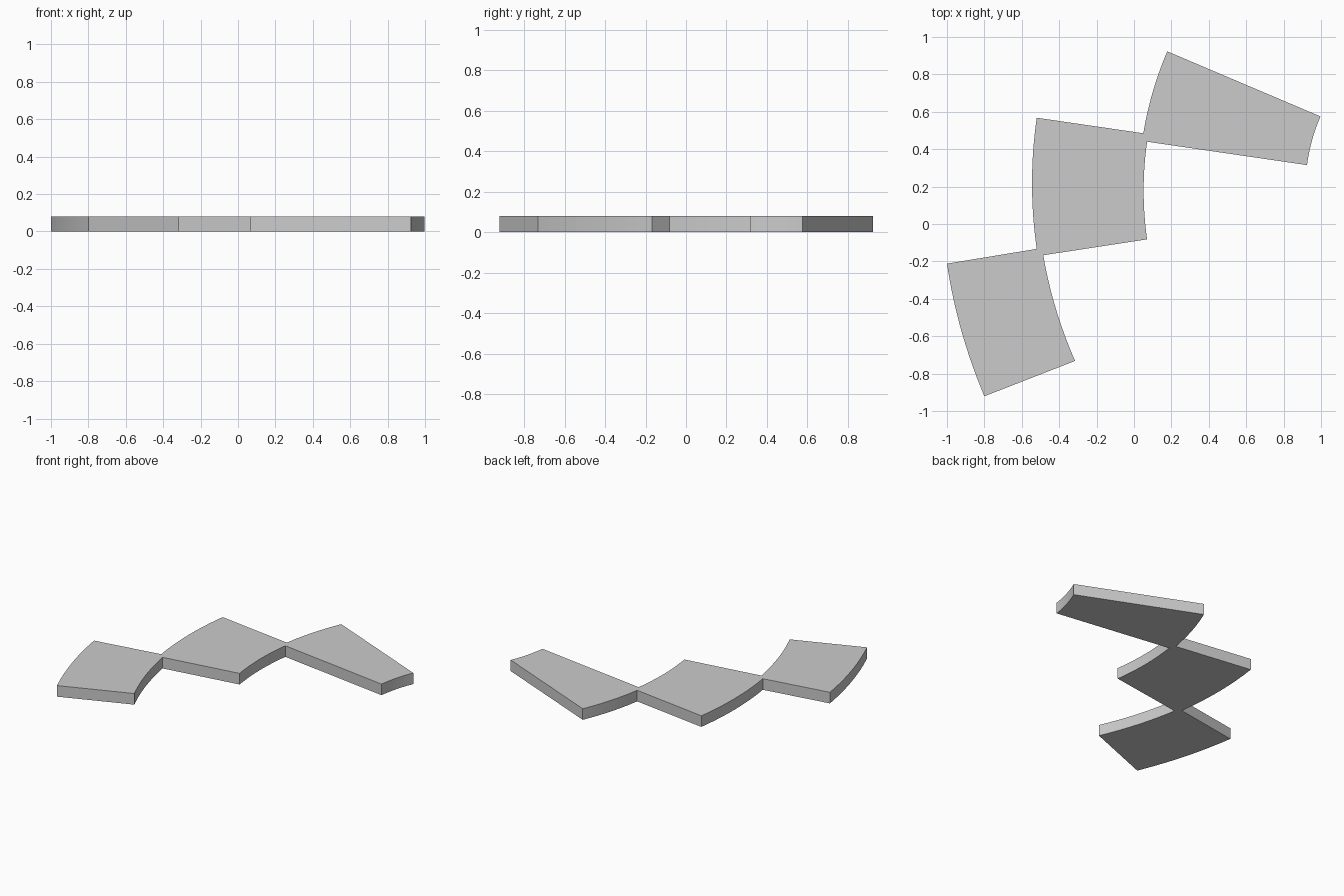
import bpy, bmesh, math
from mathutils import Vector

if "Cube" in bpy.data.objects:
    bpy.data.objects.remove(bpy.data.objects["Cube"])

CENTRE = Vector((1.9, 0.205))   # shared centre of all the curved edges
HEIGHT = 0.08
STEPS = 16


def arc(a, b):
    """Points from a up to (not including) b, curving about CENTRE."""
    a, b = Vector(a) - CENTRE, Vector(b) - CENTRE
    turn = -a.angle_signed(b)
    out = []
    for i in range(STEPS):
        t = i / STEPS
        ang = math.atan2(a.y, a.x) + turn * t
        r = a.length * (1 - t) + b.length * t
        out.append(CENTRE + Vector((math.cos(ang), math.sin(ang))) * r)
    return out


# Outline corners, paired: each pair is a curved edge, pairs joined by straight edges
curved_edges = [
    ((-0.315, -0.732), (-0.485, -0.167)),   # outer block, inner curve
    ((0.07, -0.082), (0.07, 0.44)),         # middle block, inner curve
    ((0.925, 0.315), (0.997, 0.575)),       # inner block, inner curve
    ((0.178, 0.923), (0.05, 0.485)),        # inner block, outer curve
    ((-0.52, 0.568), (-0.52, -0.133)),      # middle block, outer curve
    ((-1.0, -0.212), (-0.8, -0.921)),       # outer block, outer curve
]
outline = []
for a, b in curved_edges:
    outline += arc(a, b) + [Vector(b)]

# Extrude the outline into a flat slab
bm = bmesh.new()
face = bm.faces.new([bm.verts.new((p.x, p.y, 0)) for p in outline])
ext = bmesh.ops.extrude_face_region(bm, geom=[face], use_keep_orig=True)
bmesh.ops.translate(bm, vec=(0, 0, HEIGHT),
                    verts=[v for v in ext["geom"] if isinstance(v, bmesh.types.BMVert)])
bmesh.ops.recalc_face_normals(bm, faces=bm.faces)
bmesh.ops.triangulate(bm, faces=[f for f in bm.faces if len(f.verts) > 4])
mesh = bpy.data.meshes.new("stepped_ring_tiles")
bm.to_mesh(mesh)
bm.free()

tiles = bpy.data.objects.new("stepped_ring_tiles", mesh)
bpy.context.collection.objects.link(tiles)
bpy.context.view_layer.objects.active = tiles
tiles.select_set(True)
bpy.ops.object.shade_smooth_by_angle(angle=math.radians(20))
